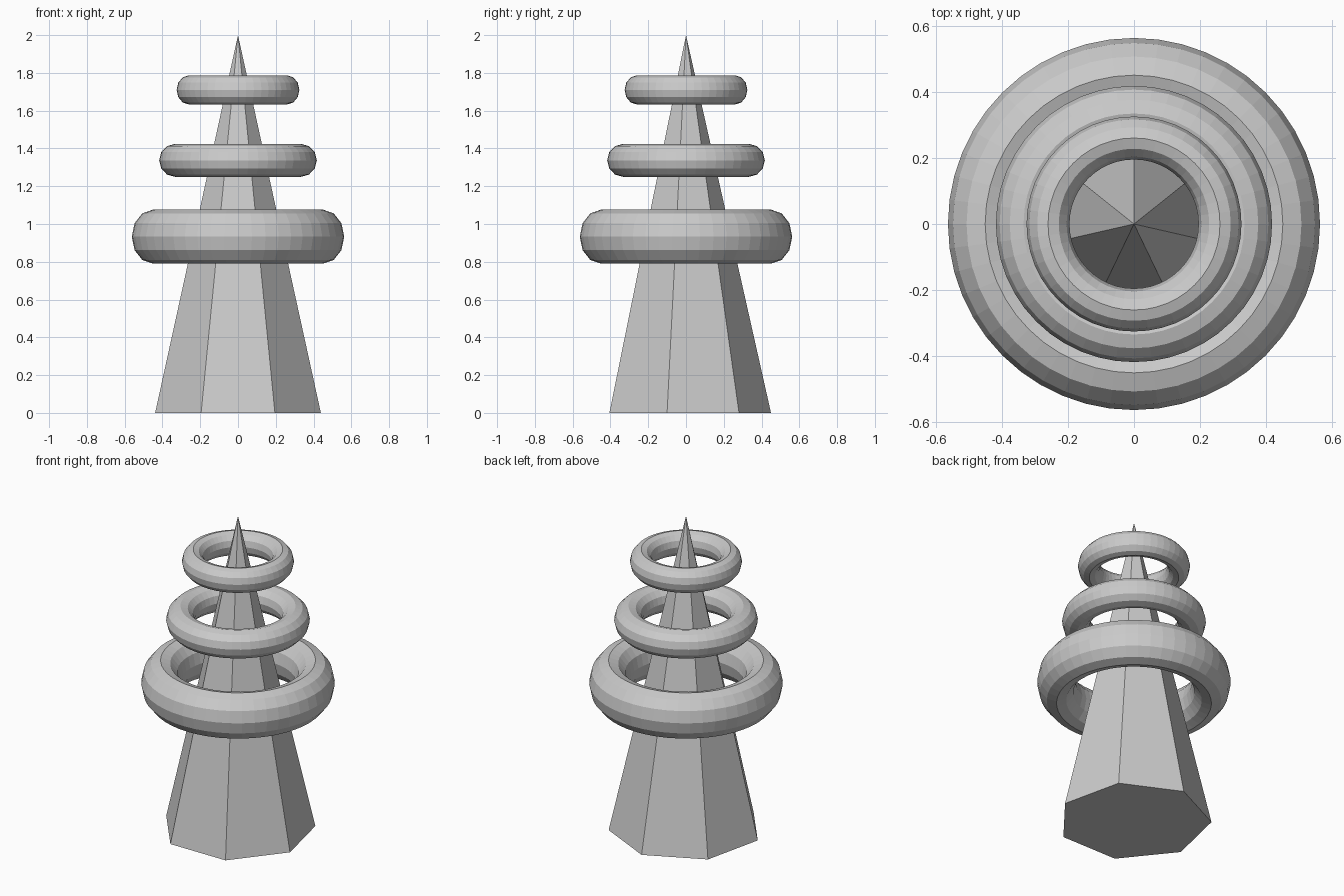
import bpy, bmesh, math

if "Cube" in bpy.data.objects:
    bpy.data.objects.remove(bpy.data.objects["Cube"])

# Seven-sided spire, one corner pointing to +y
N, R, H = 7, 0.45, 2.0
bm = bmesh.new()
base = []
for i in range(N):
    a = math.pi / 2 + 2 * math.pi * i / N
    base.append(bm.verts.new((R * math.cos(a), R * math.sin(a), 0)))
tip = bm.verts.new((0, 0, H))
bm.faces.new(base[::-1])
for i in range(N):
    bm.faces.new((base[i], base[(i + 1) % N], tip))
mesh = bpy.data.meshes.new("spire")
bm.to_mesh(mesh)
bm.free()
bpy.context.collection.objects.link(bpy.data.objects.new("spire", mesh))


def ring(name, z, radius, half_height):
    # Faceted ring, tube stretched vertically
    bpy.ops.mesh.primitive_torus_add(
        location=(0, 0, z), major_segments=48, minor_segments=12,
        major_radius=1.0, minor_radius=0.25)
    ob = bpy.context.object
    ob.name = name
    ob.scale = (radius, radius, half_height / 0.25)
    bpy.ops.object.transform_apply(location=False, rotation=False, scale=True)
    bpy.ops.object.shade_flat()


# Floating rings, largest at the bottom
ring("lower_ring", 0.933, 0.45, 0.143)
ring("middle_ring", 1.337, 0.334, 0.087)
ring("upper_ring", 1.71, 0.26, 0.077)
